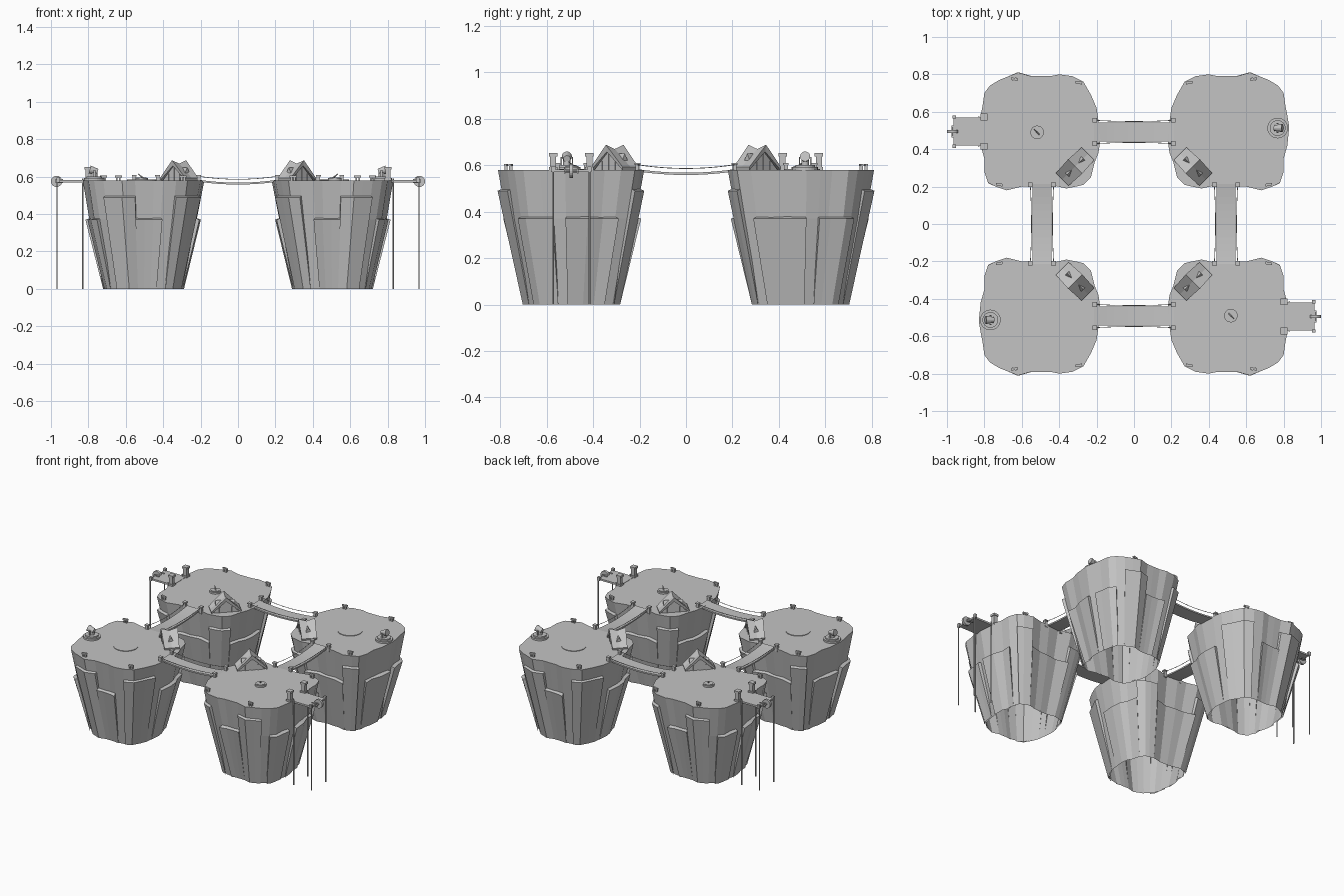
import bpy, bmesh, math, random
from math import pi, sin, cos
from mathutils import Matrix, Vector

cube = bpy.data.objects.get("Cube")
if cube:
    bpy.data.objects.remove(cube, do_unlink=True)

stone = bpy.data.materials.new("stone_grey")
stone.use_nodes = True
GREY = (0.55, 0.55, 0.55, 1)
stone.diffuse_color = GREY
stone.node_tree.nodes["Principled BSDF"].inputs["Base Color"].default_value = GREY

TOP = 0.58
QUADS = {"back_left": (1, 1), "back_right": (-1, 1),
         "front_left": (1, -1), "front_right": (-1, -1)}


def finish(name, bm, sx=1, sy=1):
    """Turn a bmesh into an object, mirrored into the wanted quadrant."""
    bm.transform(Matrix.Diagonal((sx, sy, 1, 1)))
    if sx * sy < 0:
        bmesh.ops.reverse_faces(bm, faces=bm.faces)
    mesh = bpy.data.meshes.new(name)
    bm.to_mesh(mesh)
    bm.free()
    mesh.materials.append(stone)
    ob = bpy.data.objects.new(name, mesh)
    bpy.context.collection.objects.link(ob)
    return ob


def box(bm, x, y, z, w, d, h, rot=0):
    """Box standing on height z."""
    m = Matrix.Translation((x, y, z + h / 2)) @ Matrix.Rotation(rot, 4, "Z")
    bmesh.ops.create_cube(bm, size=1, matrix=m @ Matrix.Diagonal((w, d, h, 1)))


def rod(bm, a, b, r1, r2=None, n=12):
    """Cylinder or cone from point a to point b."""
    a, b = Vector(a), Vector(b)
    q = (b - a).to_track_quat("Z", "Y").to_matrix().to_4x4()
    bmesh.ops.create_cone(bm, cap_ends=True, segments=n, radius1=r1,
                          radius2=r1 if r2 is None else r2, depth=(b - a).length,
                          matrix=Matrix.Translation((a + b) / 2) @ q)


# Plateau outline in hundredths, counter-clockwise
OUTLINE = [(83, 52), (82, 58), (81, 63), (80, 70), (77, 74), (72, 77), (67, 79),
           (62, 81), (55, 79), (50, 79), (45, 79), (40, 80), (33, 79), (27, 76),
           (23, 69), (20, 62), (19, 55), (18, 45), (19, 38), (21, 33), (23, 25),
           (27, 21), (31, 20), (36, 19), (45, 21), (53, 20), (60, 20), (68, 18),
           (74, 20), (78, 22), (80, 28), (80, 35), (82, 42)]
N = len(OUTLINE)
CENTRE = Vector((0.505, 0.49, 0))


def rim(i, scale, z):
    x, y = OUTLINE[i % N]
    p = CENTRE + (Vector((x / 100, y / 100, 0)) - CENTRE) * scale
    p.z = z
    return p


def cliff(sx, sy, name):
    random.seed(4)
    bm = bmesh.new()
    # Tapered rock wall, open underneath
    rings = []
    for z, s, wobble in ((0, 0.65, 0.015), (0.37, 0.88, 0.015), (TOP, 1, 0)):
        rings.append([bm.verts.new(rim(i, s + random.uniform(-wobble, wobble), z))
                      for i in range(N)])
    for lo, hi in zip(rings, rings[1:]):
        for i in range(N):
            j = (i + 1) % N
            bm.faces.new((lo[i], lo[j], hi[j], hi[i]))
    bm.faces.new(rings[-1])
    # Rock slabs leaning on the wall: first point, last point, top height
    slabs = ((1, 4, 0.37), (5, 8, 0.49), (8, 11, 0.37), (12, 15, 0.49), (16, 20, 0.37),
             (20, 23, 0.48), (23, 27, 0.37), (27, 29, 0.49), (30, 33, 0.37))
    for first, last, h in slabs:
        inner = 0.65 + 0.35 * h / TOP - 0.03
        s = inner + (0.115 if h < 0.4 else 0.09)
        cols = []
        for i in range(first, last + 1):
            k = s - random.uniform(0, 0.02)
            cols.append([bm.verts.new(p) for p in (rim(i, 0.665, 0), rim(i, k, h),
                                                   rim(i, inner, h + 0.012))])
        for a, b in zip(cols, cols[1:]):
            bm.faces.new((a[0], b[0], b[1], a[1]))
            bm.faces.new((a[1], b[1], b[2], a[2]))
        bm.faces.new(cols[0])
        bm.faces.new(cols[-1][::-1])
    finish("cliff_" + name, bm, sx, sy)


def cleats(sx, sy, name):
    # Small mooring cleats near the rim
    bm = bmesh.new()
    for x, y in ((0.64, 0.775), (0.295, 0.755), (0.72, 0.21)):
        box(bm, x - 0.008, y, TOP, 0.01, 0.014, 0.018)
        box(bm, x + 0.008, y, TOP, 0.01, 0.014, 0.018)
        box(bm, x, y, TOP + 0.016, 0.036, 0.012, 0.01, 0.2)
    finish("cleats_" + name, bm, sx, sy)


def hut(sx, sy, name):
    # A-frame hut: local x runs along the ridge, local y across it
    bm = bmesh.new()
    half, wide, ridge, eave = 0.048, 0.097, 0.67, 0.592
    outer = []
    for x in (-half, 0, half):
        up = 0.018 if x else 0
        flare = 1.12 if x else 1
        outer.append([bm.verts.new(p) for p in (
            (x, -wide, eave), (x * flare, 0, ridge + up), (x, wide, eave),
            (x, wide * 0.97, eave - 0.012), (x, 0, ridge - 0.012),
            (x, -wide * 0.97, eave - 0.012))])
    for a, b in zip(outer, outer[1:]):
        for i in range(6):
            j = (i + 1) % 6
            bm.faces.new((a[i], b[i], b[j], a[j]))
    for end in (outer[0], outer[-1]):
        bm.faces.new((end[0], end[1], end[4], end[5]))
        bm.faces.new((end[1], end[2], end[3], end[4]))
    # Gable walls with upright battens
    for x in (-half * 0.8, half * 0.8):
        bm.faces.new([bm.verts.new(p) for p in ((x, -0.085, TOP), (x, 0.085, TOP),
                                                (x, 0, ridge - 0.01))])
        for y in (-0.04, 0, 0.04):
            box(bm, x, y, TOP, 0.008, 0.008, (0.085 - abs(y)) * 0.85)
    # Pointed dormers on both roof slopes
    for side in (-1, 1):
        y = side * 0.04
        tri = [bm.verts.new(p) for p in ((-0.02, side * 0.062, 0.615), (0.02, side * 0.062, 0.615),
                                         (0, side * 0.062, 0.65), (0, side * 0.022, 0.65))]
        for f in ((0, 1, 2), (0, 2, 3), (1, 3, 2)):
            bm.faces.new([tri[i] for i in f])
    bmesh.ops.recalc_face_normals(bm, faces=bm.faces)
    bm.transform(Matrix.Translation((0.315, 0.307, 0)) @ Matrix.Rotation(pi / 4, 4, "Z"))
    finish("hut_" + name, bm, sx, sy)


def beacon(s, name):
    # Round pad, and a lamp on a ringed base
    bm = bmesh.new()
    rod(bm, (0.515, 0.5, TOP - 0.01), (0.515, 0.5, TOP + 0.004), 0.078, n=32)
    finish("landing_pad_" + name, bm, s, s)
    bm = bmesh.new()
    x, y = 0.768, 0.513
    for r, z, h in ((0.055, TOP, 0.012), (0.042, TOP + 0.012, 0.01), (0.016, TOP + 0.02, 0.025)):
        rod(bm, (x, y, z), (x, y, z + h), r, n=24)
    rod(bm, (x - 0.018, y, 0.627), (x + 0.025, y, 0.638), 0.015, 0.022, 16)
    for dy in (-0.024, 0.024):
        box(bm, x, y + dy, TOP + 0.02, 0.01, 0.006, 0.035)
    finish("beacon_lamp_" + name, bm, s, s)


def sundial(s, name):
    bm = bmesh.new()
    x, y = 0.518, 0.49
    rod(bm, (x, y, TOP), (x, y, TOP + 0.012), 0.036, n=24)
    rod(bm, (x, y, TOP + 0.012), (x, y, TOP + 0.016), 0.028, n=24)
    rod(bm, (x - 0.012, y - 0.012, TOP + 0.012), (x + 0.016, y + 0.016, 0.615), 0.005, 0.002, 6)
    finish("sundial_" + name, bm, s, -s)


def hoist(s, name):
    # Plank deck on four thin poles, with gate posts and a pulley wheel
    bm = bmesh.new()
    box(bm, 0.88, 0.494, 0.57, 0.17, 0.15, 0.012)
    finish("hoist_deck_" + name, bm, s, -s)
    bm = bmesh.new()
    for y in (0.416, 0.572):
        for x in (0.83, 0.968):
            rod(bm, (x, y, 0), (x, y, 0.59), 0.004, n=6)
        box(bm, 0.962, y, 0.57, 0.018, 0.018, 0.025)
    finish("hoist_poles_" + name, bm, s, -s)
    bm = bmesh.new()
    for y in (0.416, 0.572):
        box(bm, 0.802, y, TOP - 0.01, 0.026, 0.026, 0.07)
        box(bm, 0.802, y, TOP, 0.036, 0.036, 0.012)
        box(bm, 0.802, y, 0.638, 0.036, 0.036, 0.014)
    finish("gate_posts_" + name, bm, s, -s)
    bm = bmesh.new()
    rod(bm, (0.97, 0.486, 0.575), (0.97, 0.502, 0.575), 0.03, n=20)
    rod(bm, (0.97, 0.462, 0.575), (0.97, 0.526, 0.575), 0.007, n=8)
    for y in (0.466, 0.522):
        box(bm, 0.955, y, 0.565, 0.04, 0.008, 0.022)
    finish("pulley_wheel_" + name, bm, s, -s)


def bridge(angle, name):
    # Sagging walkway with rope rails hung between end posts
    turn = Matrix.Rotation(angle, 4, "Z")
    bm = bmesh.new()
    steps = 12
    xs = [-0.215 + 0.43 * i / steps for i in range(steps + 1)]
    sag = lambda x: 1 - (x / 0.215) ** 2
    rows = [[bm.verts.new((x, 0.492 + y, z - 0.016 * sag(x)))
             for y, z in ((-0.05, 0.574), (0.05, 0.574), (0.05, 0.584), (-0.05, 0.584))]
            for x in xs]
    for a, b in zip(rows, rows[1:]):
        for i in range(4):
            j = (i + 1) % 4
            bm.faces.new((a[i], a[j], b[j], b[i]))
    bmesh.ops.recalc_face_normals(bm, faces=bm.faces)
    bm.transform(turn)
    finish("bridge_deck_" + name, bm)
    bm = bmesh.new()
    for side in (-1, 1):
        pts = [(x, 0.492 + side * (0.063 - 0.007 * sag(x)), 0.603 - 0.017 * sag(x)) for x in xs]
        for a, b in zip(pts, pts[1:]):
            rod(bm, a, b, 0.0018, n=5)
        for x in (-0.209, 0.209):
            y = 0.492 + side * 0.062
            box(bm, x, y, TOP - 0.02, 0.018, 0.018, 0.045)
            box(bm, x, y, 0.602, 0.025, 0.025, 0.008)
    bm.transform(turn)
    finish("bridge_rails_" + name, bm)


for label, (mx, my) in QUADS.items():
    cliff(mx, my, label)
    cleats(mx, my, label)
    hut(mx, my, label)
for sign, label in ((1, "left"), (-1, "right")):
    beacon(sign, label)
    sundial(sign, label)
    hoist(sign, label)
for k, label in enumerate(("back", "right", "front", "left")):
    bridge(k * pi / 2, label)
